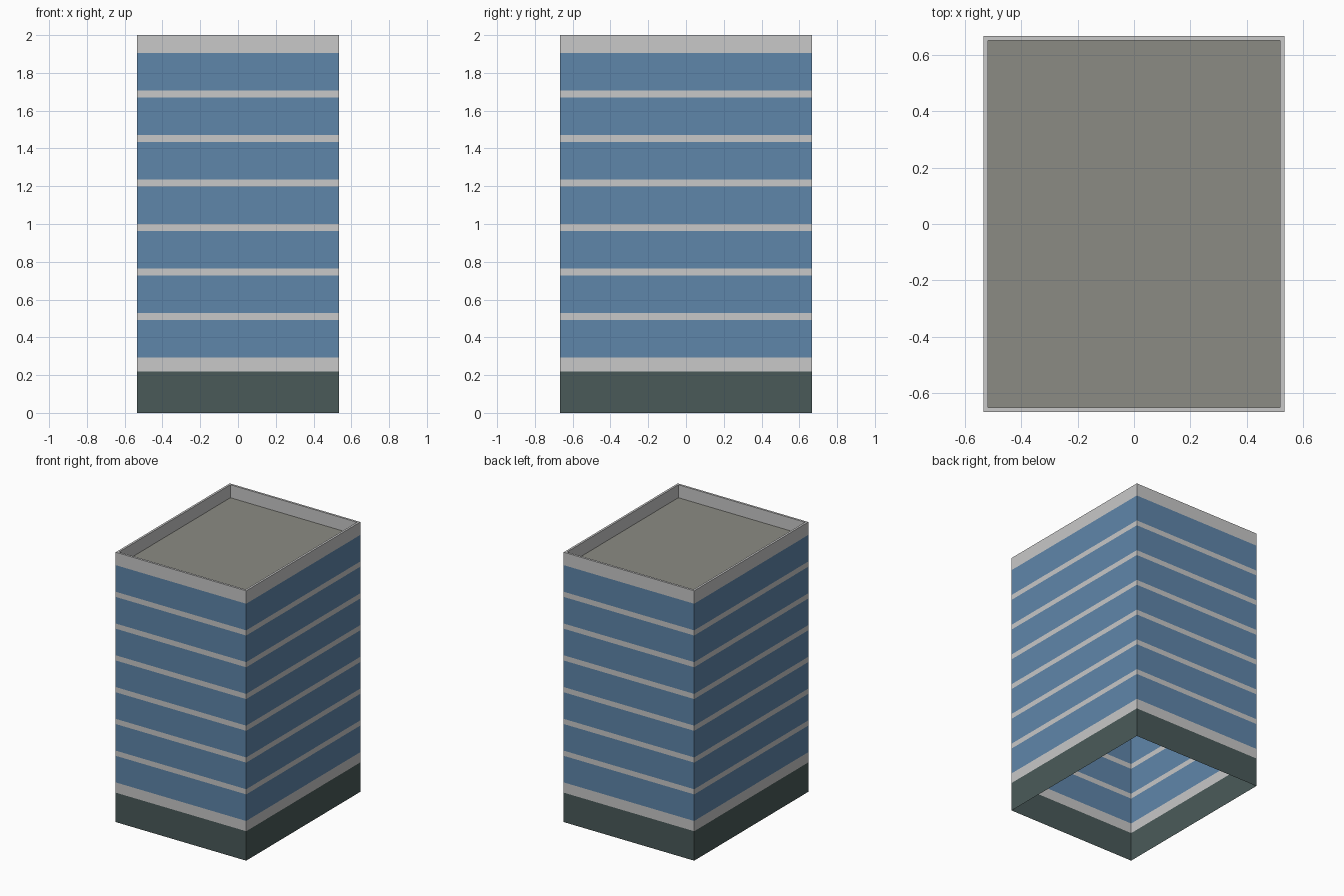
import bpy
import bmesh

cube = bpy.data.objects.get("Cube")
if cube:
    bpy.data.objects.remove(cube, do_unlink=True)

HALF_X, HALF_Y, HEIGHT = 0.535, 0.668, 2.0
RIM = 0.016
BASE_TOP, FIRST_WINDOW, ROOF_Z = 0.218, 0.294, 1.904
FLOORS, WINDOW_H = 7, 0.197
PITCH = (ROOF_Z - WINDOW_H - FIRST_WINDOW) / (FLOORS - 1)


def linear(c):
    c /= 255
    return c / 12.92 if c <= 0.04045 else ((c + 0.055) / 1.055) ** 2.4


def material(name, *rgb):
    mat = bpy.data.materials.new(name)
    color = (*[linear(c) for c in rgb], 1)
    mat.use_nodes = True
    mat.diffuse_color = color
    bsdf = next(n for n in mat.node_tree.nodes if n.type == "BSDF_PRINCIPLED")
    bsdf.inputs["Base Color"].default_value = color
    bsdf.inputs["Roughness"].default_value = 0.8
    return mat


concrete = material("pale concrete", 200, 200, 200)
glass = material("blue glass", 95, 134, 170)
stone = material("dark stone", 74, 90, 89)
roofing = material("roof grey", 139, 139, 131)


def loft(name, mat, rings, cap=False):
    """Join rectangular rings given as (inset, z), optionally closing the last."""
    bm = bmesh.new()
    previous = None
    for inset, z in rings:
        x, y = HALF_X - inset, HALF_Y - inset
        ring = [bm.verts.new((sx * x, sy * y, z))
                for sx, sy in ((-1, -1), (1, -1), (1, 1), (-1, 1))]
        if previous:
            for i in range(4):
                j = (i + 1) % 4
                bm.faces.new((previous[i], previous[j], ring[j], ring[i]))
        previous = ring
    if cap:
        bm.faces.new(previous)
    mesh = bpy.data.meshes.new(name)
    bm.to_mesh(mesh)
    bm.free()
    mesh.materials.append(mat)
    obj = bpy.data.objects.new(name, mesh)
    bpy.context.collection.objects.link(obj)


# Ground storey and the band above it
loft("ground_storey", stone, [(0, 0), (0, BASE_TOP)])
loft("lower_band", concrete, [(0, BASE_TOP), (0, FIRST_WINDOW)])

# Window strips with floor bands between them
for floor in range(FLOORS):
    bottom = FIRST_WINDOW + floor * PITCH
    top = bottom + WINDOW_H
    loft(f"window_strip_{floor + 1}", glass, [(0, bottom), (0, top)])
    if floor < FLOORS - 1:
        loft(f"floor_band_{floor + 1}", concrete, [(0, top), (0, bottom + PITCH)])

# Parapet with its rim and inner face, then the sunken roof
loft("parapet", concrete,
     [(0, ROOF_Z), (0, HEIGHT), (RIM, HEIGHT), (RIM, ROOF_Z)])
loft("roof", roofing, [(RIM, ROOF_Z)], cap=True)
